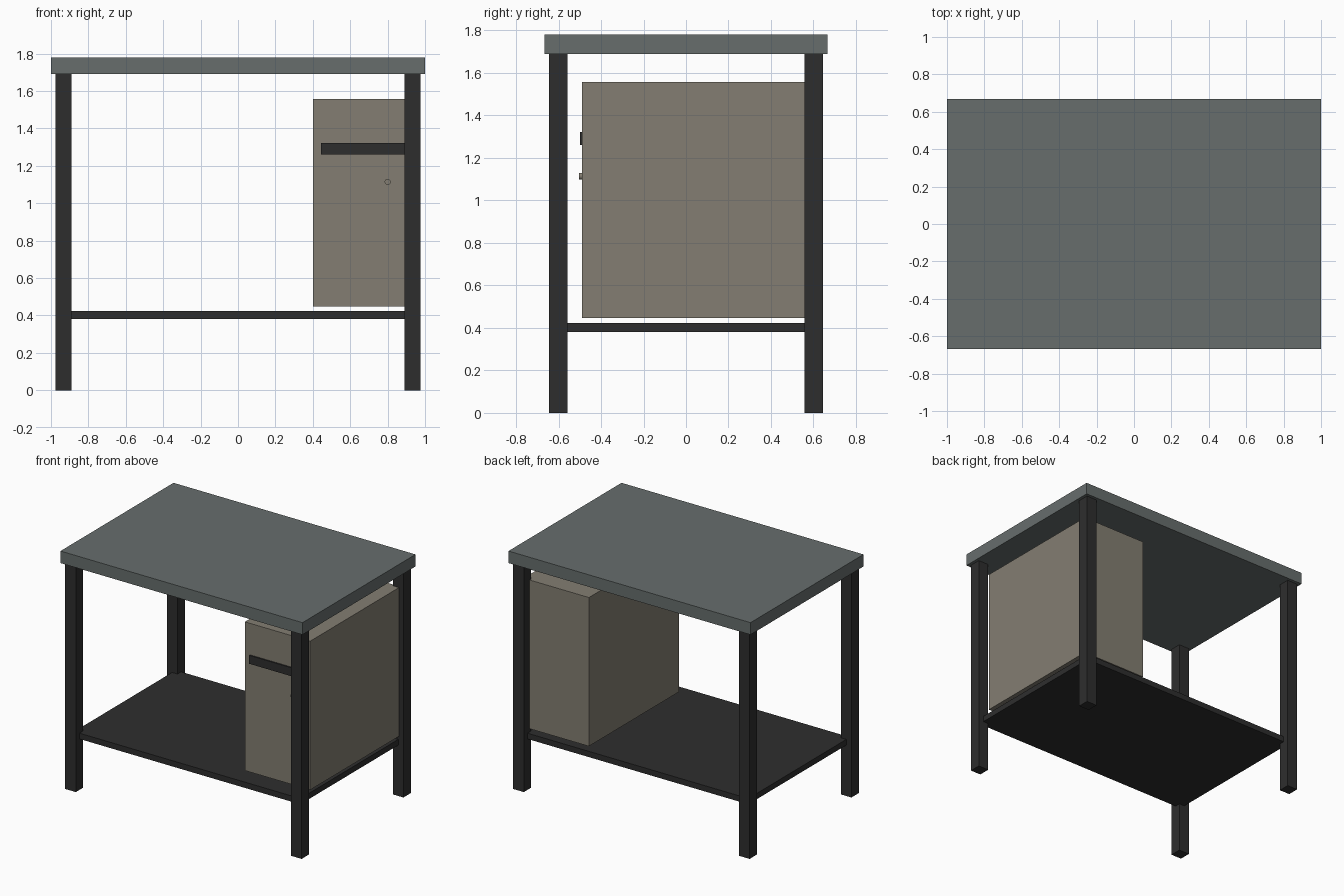
import bpy
import math

if "Cube" in bpy.data.objects:
    bpy.data.objects.remove(bpy.data.objects["Cube"], do_unlink=True)


def material(name, rgb):
    mat = bpy.data.materials.new(name)
    mat.use_nodes = True
    colour = (*rgb, 1.0)
    mat.diffuse_color = colour
    mat.node_tree.nodes["Principled BSDF"].inputs["Base Color"].default_value = colour
    return mat


def box(name, mat, low, high):
    """Box spanning two opposite corners."""
    centre = [(a + b) / 2 for a, b in zip(low, high)]
    bpy.ops.mesh.primitive_cube_add(size=1, location=centre)
    obj = bpy.context.object
    obj.name = name
    obj.scale = [b - a for a, b in zip(low, high)]
    bpy.ops.object.transform_apply(location=False, rotation=False, scale=True)
    obj.data.materials.append(mat)
    return obj


slate = material("slate grey", (0.135, 0.155, 0.152))
black = material("black steel", (0.027, 0.027, 0.027))
beige = material("warm grey", (0.228, 0.208, 0.168))

# Worktop
box("worktop", slate, (-1, -0.667, 1.69), (1, 0.667, 1.78))

# Four square legs
for side, sx in (("right", -1), ("left", 1)):
    for end, sy in (("front", -1), ("back", 1)):
        xs = sorted((sx * 0.89, sx * 0.977))
        ys = sorted((sy * 0.557, sy * 0.644))
        box(f"{end}_{side}_leg", black, (xs[0], ys[0], 0), (xs[1], ys[1], 1.69))

# Lower shelf, let into the legs
box("shelf", black, (-0.935, -0.6, 0.38), (0.935, 0.6, 0.423))

# Hanging cabinet with pull and lock
box("cabinet", beige, (0.4, -0.49, 0.447), (0.94, 0.575, 1.558))
box("drawer_pull", black, (0.443, -0.5, 1.26), (0.9, -0.488, 1.323))
bpy.ops.mesh.primitive_cylinder_add(
    vertices=24, radius=0.016, depth=0.016,
    location=(0.8, -0.495, 1.114), rotation=(math.pi / 2, 0, 0))
lock = bpy.context.object
lock.name = "cabinet_lock"
lock.data.materials.append(beige)
bpy.ops.object.shade_smooth_by_angle()
